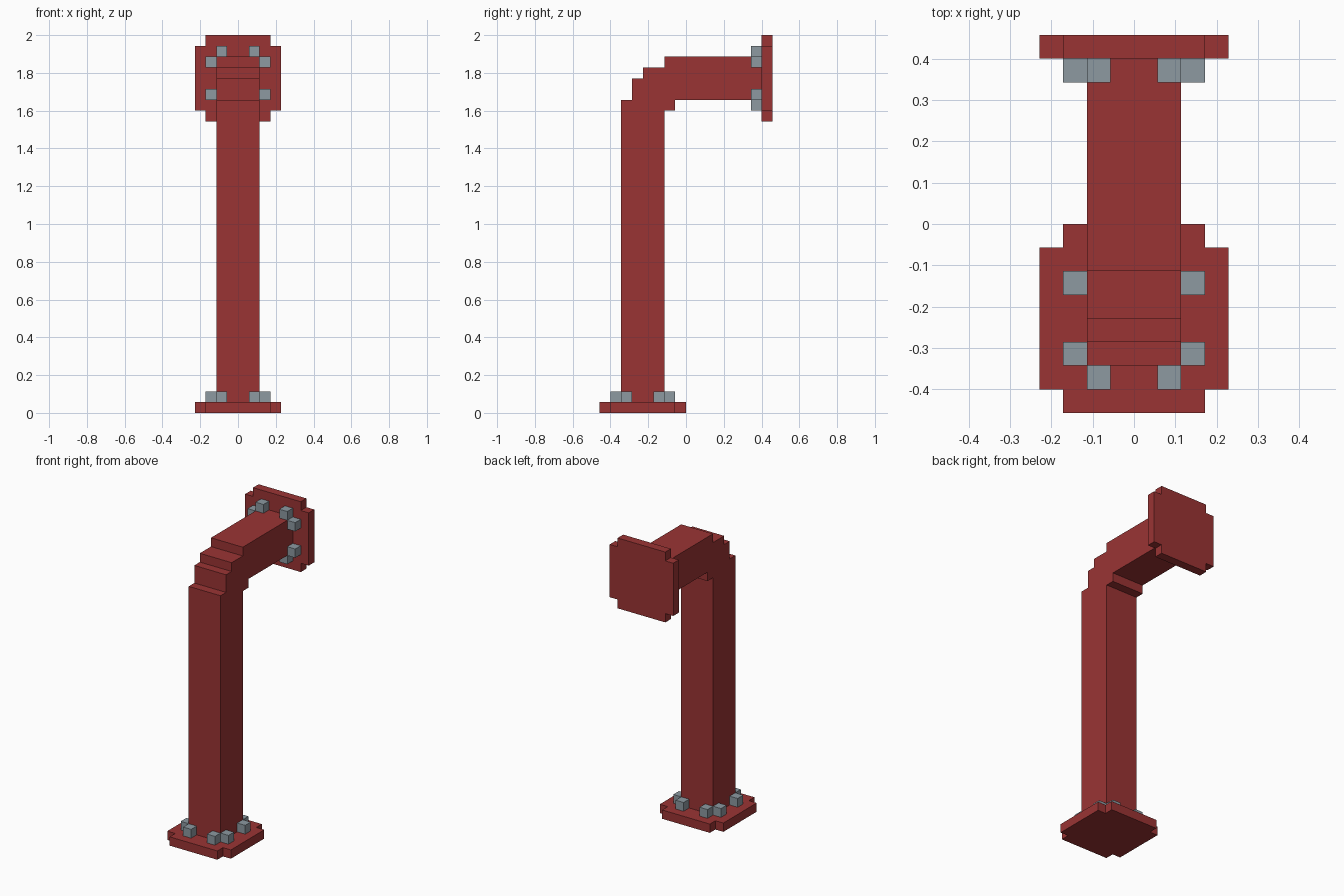
import bpy, bmesh
from mathutils import Vector

cube = bpy.data.objects.get("Cube")
if cube:
    bpy.data.objects.remove(cube, do_unlink=True)

U = 2 / 35  # one block of the grid


def material(name, rgb):
    mat = bpy.data.materials.new(name)
    mat.use_nodes = True
    mat.diffuse_color = (*rgb, 1)
    mat.node_tree.nodes["Principled BSDF"].inputs["Base Color"].default_value = (*rgb, 1)
    return mat


red = material("pipe red", (0.323, 0.034, 0.034))
steel = material("bolt steel", (0.266, 0.319, 0.356))


def extrude_profile(name, points, direction, mat):
    """Extrude a closed outline of block coordinates along a direction."""
    bm = bmesh.new()
    face = bm.faces.new([bm.verts.new(Vector(p) * U) for p in points])
    new = bmesh.ops.extrude_face_region(bm, geom=[face])["geom"]
    verts = [g for g in new if isinstance(g, bmesh.types.BMVert)]
    bmesh.ops.translate(bm, verts=verts, vec=Vector(direction) * U)
    bmesh.ops.recalc_face_normals(bm, faces=bm.faces)
    mesh = bpy.data.meshes.new(name)
    bm.to_mesh(mesh)
    bm.free()
    mesh.materials.append(mat)
    obj = bpy.data.objects.new(name, mesh)
    bpy.context.collection.objects.link(obj)
    return obj


# Square pipe with a stepped elbow: side outline (y, z) extruded across x
side = [(-6, 1), (-2, 1), (-2, 28), (-1, 28), (-1, 29), (7, 29), (7, 33),
        (-2, 33), (-2, 32), (-4, 32), (-4, 31), (-5, 31), (-5, 29), (-6, 29)]
extrude_profile("bent_pipe", [(-2, y, z) for y, z in side], (4, 0, 0), red)

# Flanges: 8 x 8 plates with notched corners
corner = [(4, 3), (3, 3), (3, 4)]
plate = (corner + [(-a, b) for a, b in reversed(corner)]
         + [(-a, -b) for a, b in corner] + [(a, -b) for a, b in reversed(corner)])
extrude_profile("base_flange", [(a, b - 4, 0) for a, b in plate], (0, 0, 1), red)
extrude_profile("wall_flange", [(a, 7, b + 31) for a, b in plate], (0, 1, 0), red)

# Eight bolts around the pipe on each flange
spots = [(sa * a, sb * b) for a, b in ((2.5, 1.5), (1.5, 2.5))
         for sa in (-1, 1) for sb in (-1, 1)]
square = [(-0.5, -0.5), (0.5, -0.5), (0.5, 0.5), (-0.5, 0.5)]
for i, (a, b) in enumerate(spots, 1):
    extrude_profile(f"base_bolt_{i}", [(a + p, b + q - 4, 1) for p, q in square],
                    (0, 0, 1), steel)
    extrude_profile(f"wall_bolt_{i}", [(a + p, 7, b + q + 31) for p, q in square],
                    (0, -1, 0), steel)
